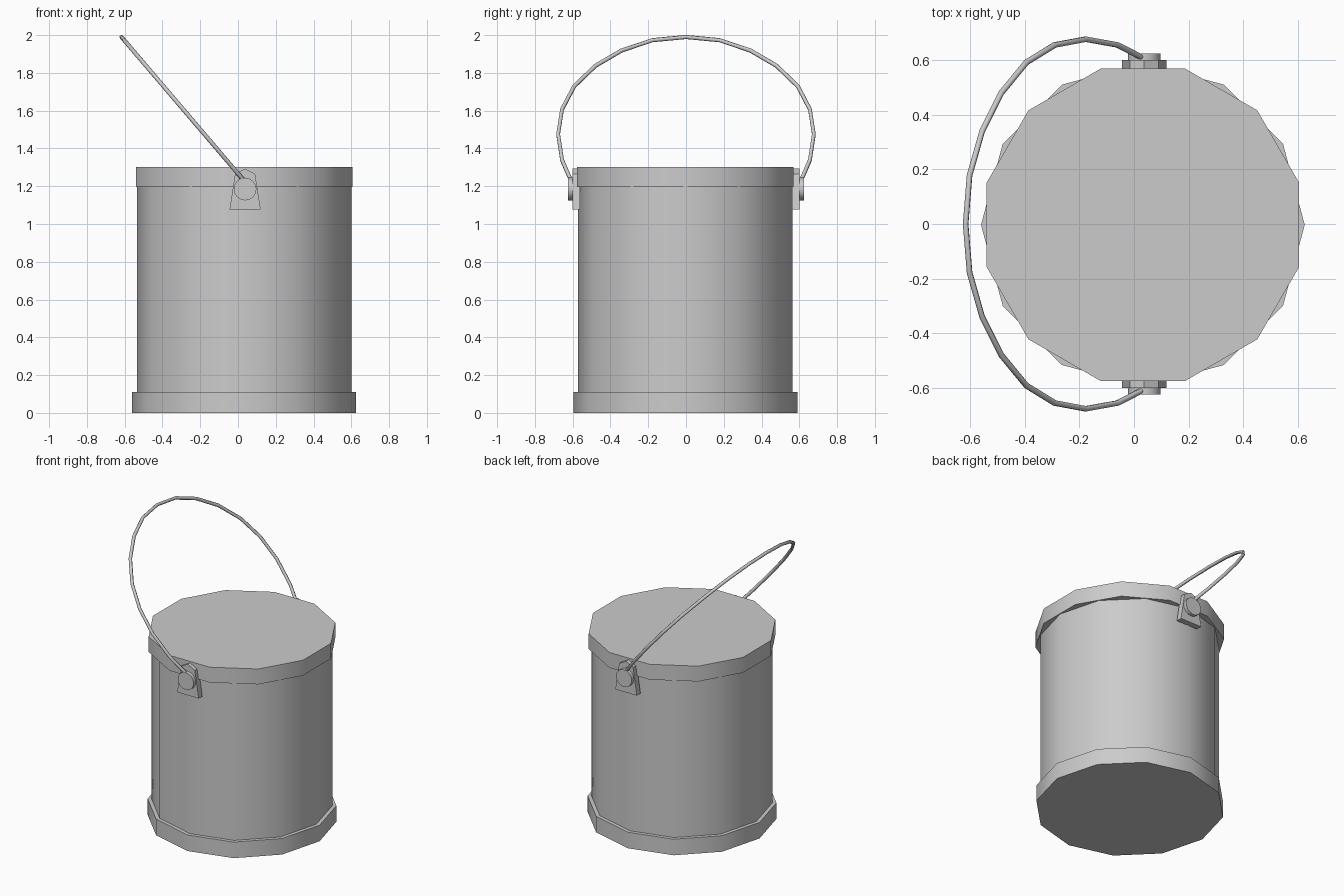
import bpy, bmesh, math
from mathutils import Matrix

if "Cube" in bpy.data.objects:
    bpy.data.objects.remove(bpy.data.objects["Cube"])

CX, CY = 0.0325, -0.003   # bucket axis
SX = 0.0375               # bracket centre in x


def smooth(ob, angle=40):
    bpy.ops.object.select_all(action='DESELECT')
    ob.select_set(True)
    bpy.context.view_layer.objects.active = ob
    bpy.ops.object.shade_smooth_by_angle(angle=math.radians(angle))


def from_bmesh(name, bm):
    bmesh.ops.recalc_face_normals(bm, faces=bm.faces)
    me = bpy.data.meshes.new(name)
    bm.to_mesh(me)
    bm.free()
    ob = bpy.data.objects.new(name, me)
    bpy.context.collection.objects.link(ob)
    return ob


def drum(name, radius, z0, z1, turn=0.0):
    """Twelve-sided upright drum; first corner points along +x before turning."""
    bm = bmesh.new()
    ring = [bm.verts.new((CX + radius * math.cos(a), CY + radius * math.sin(a), z0))
            for a in (turn + i * math.tau / 12 for i in range(12))]
    base = bm.faces.new(ring)
    top = bmesh.ops.extrude_face_region(bm, geom=[base], use_keep_orig=True)
    bmesh.ops.translate(bm, vec=(0, 0, z1 - z0),
                        verts=[g for g in top['geom'] if isinstance(g, bmesh.types.BMVert)])
    ob = from_bmesh(name, bm)
    smooth(ob)
    return ob


# bucket: body, bottom band, lid (turned half a side)
drum("body", 0.568, 0.02, 1.25)
drum("bottom_band", 0.593, 0.0, 0.111)
drum("lid", 0.593, 1.197, 1.303, math.radians(15))

# handle brackets and pins on both sides
profile = [(-0.082, 1.078), (0.082, 1.078), (0.053, 1.265), (0.0, 1.293), (-0.053, 1.265)]
for side, s in (("front", -1), ("back", 1)):
    bm = bmesh.new()
    inner = bm.faces.new([bm.verts.new((SX + x, s * 0.56, z)) for x, z in profile])
    ext = bmesh.ops.extrude_face_region(bm, geom=[inner], use_keep_orig=True)
    bmesh.ops.translate(bm, vec=(0, s * 0.04, 0),
                        verts=[g for g in ext['geom'] if isinstance(g, bmesh.types.BMVert)])
    from_bmesh(side + "_bracket", bm)

    bm = bmesh.new()
    bmesh.ops.create_cone(bm, cap_ends=True, segments=16, radius1=0.06, radius2=0.06, depth=0.04,
                          matrix=Matrix.Translation((SX, s * 0.604, 1.185))
                          @ Matrix.Rotation(math.pi / 2, 4, 'X'))
    smooth(from_bmesh(side + "_pin", bm))

# tilted wire handle, half path (y, z) mirrored
half = [(0.592, 1.212), (0.612, 1.237), (0.656, 1.338), (0.677, 1.475), (0.656, 1.607),
        (0.592, 1.729), (0.48, 1.837), (0.34, 1.919), (0.178, 1.973)]
path = half + [(0.0, 1.99)] + [(-y, z) for y, z in reversed(half)]
cu = bpy.data.curves.new("handle", 'CURVE')
cu.dimensions = '3D'
cu.bevel_depth = 0.011
cu.bevel_resolution = 1
cu.use_fill_caps = True
sp = cu.splines.new('POLY')
sp.points.add(len(path) - 1)
for p, (y, z) in zip(sp.points, path):
    p.co = (0.057 - 0.853 * (z - 1.2), y, z, 1)
sp.use_smooth = True
handle = bpy.data.objects.new("handle", cu)
bpy.context.collection.objects.link(handle)
